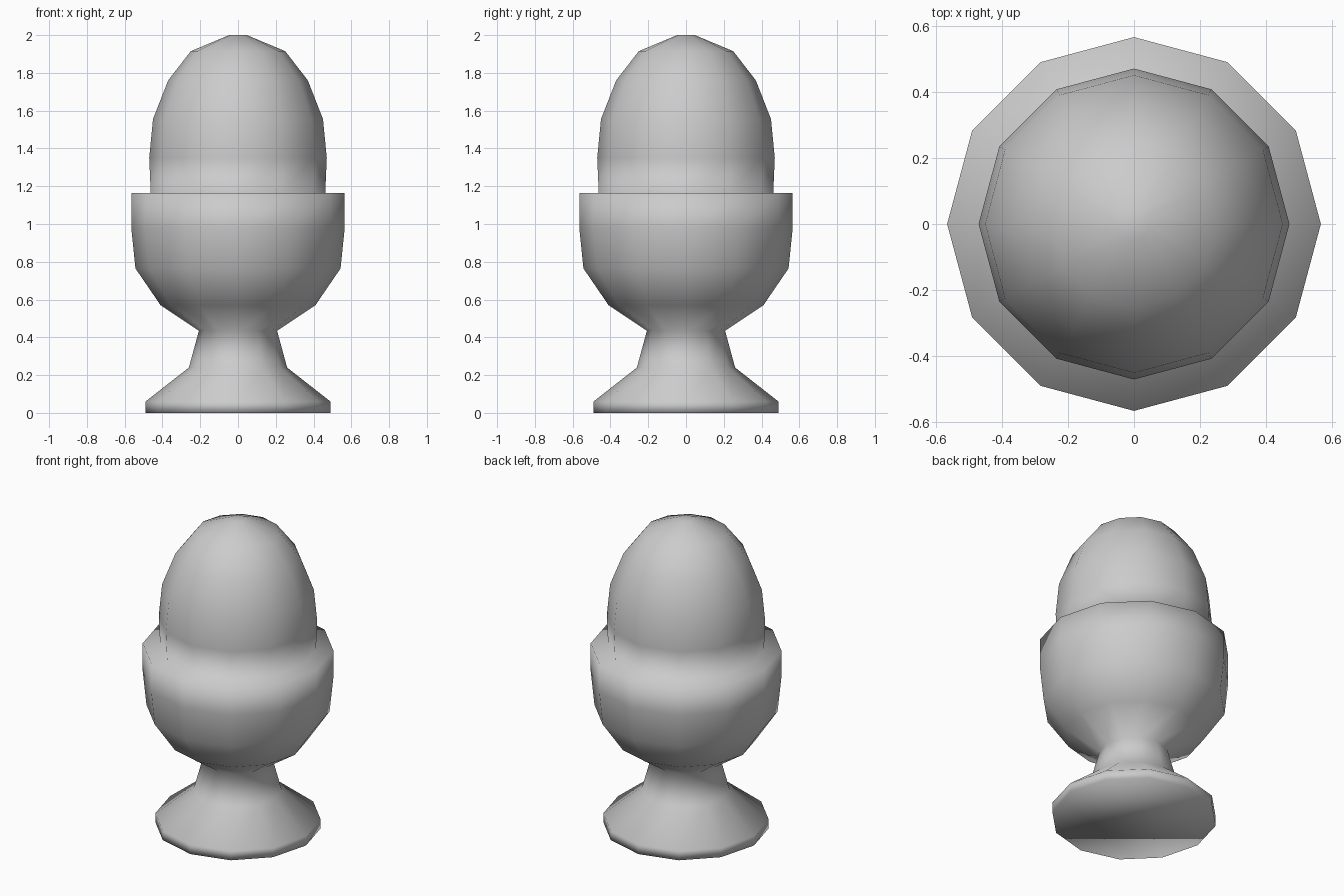
import bpy, bmesh, math

if "Cube" in bpy.data.objects:
    bpy.data.objects.remove(bpy.data.objects["Cube"])

SIDES = 12

# Profile (radius, height): foot, stem, bowl, rim, then the egg up to its tip
foot_and_bowl = [(0.49, 0.0), (0.49, 0.06), (0.26, 0.24), (0.207, 0.435),
                 (0.41, 0.57), (0.543, 0.765), (0.565, 0.98), (0.565, 1.165)]
egg = [(0.462, 1.165), (0.47, 1.35), (0.45, 1.555), (0.37, 1.76),
       (0.25, 1.915), (0.047, 2.0)]


def lathe(name, profile):
    bm = bmesh.new()
    rings = [[bm.verts.new((r * math.cos(2 * math.pi * i / SIDES),
                            r * math.sin(2 * math.pi * i / SIDES), z))
              for i in range(SIDES)] for r, z in profile]
    for low, high in zip(rings, rings[1:]):
        for i in range(SIDES):
            j = (i + 1) % SIDES
            bm.faces.new((low[i], low[j], high[j], high[i]))
    bm.faces.new(rings[0][::-1])
    bm.faces.new(rings[-1])
    for f in bm.faces:
        f.smooth = True
    mesh = bpy.data.meshes.new(name)
    bm.to_mesh(mesh)
    bm.free()
    obj = bpy.data.objects.new(name, mesh)
    bpy.context.collection.objects.link(obj)
    return obj


# Egg and cup share one continuous smooth skin
lathe("egg_in_cup", foot_and_bowl + egg)
